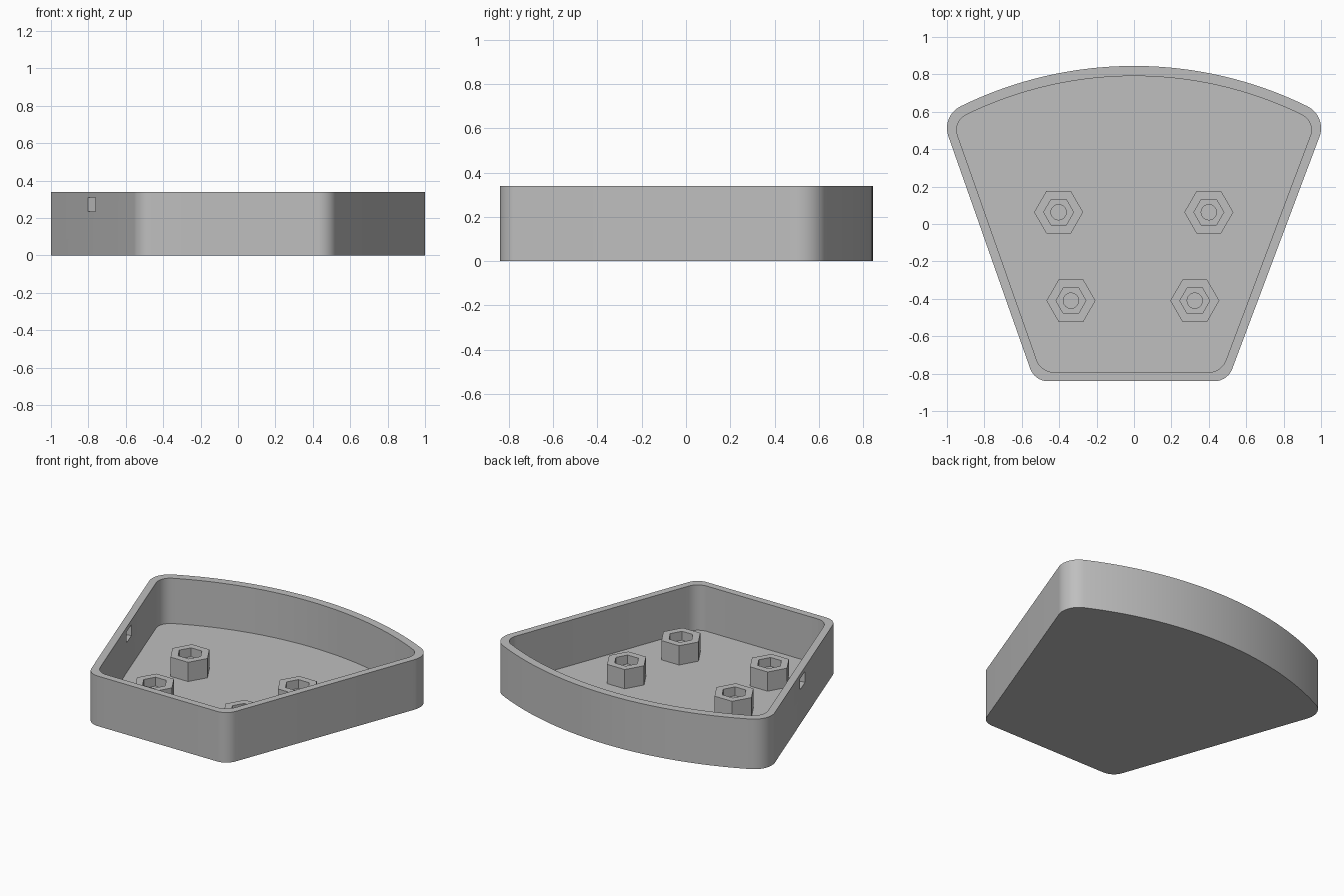
import bpy, bmesh, math

if "Cube" in bpy.data.objects:
    bpy.data.objects.remove(bpy.data.objects["Cube"], do_unlink=True)

HEIGHT, FLOOR = 0.338, 0.032
ARC_Y = -1.255                                  # centre of the curved back wall
LEFT_TAPER, RIGHT_TAPER = math.radians(20.6), math.radians(19.4)

grey = bpy.data.materials.new("plain grey")
grey.use_nodes = True
grey.diffuse_color = (0.52, 0.52, 0.52, 1)
grey.node_tree.nodes["Principled BSDF"].inputs["Base Color"].default_value = grey.diffuse_color


def arc(cx, cy, r, a0, a1, n):
    angles = [a0 + (a1 - a0) * i / n for i in range(n + 1)]
    return [(cx + r * math.cos(a), cy + r * math.sin(a)) for a in angles]


def half_outline(taper, half_width, front, back, r_front, r_back):
    """Points from the front edge around one side to the middle of the back."""
    radius = back - ARC_Y
    cx = half_width - r_back
    cy = ARC_Y + math.sqrt((radius - r_back) ** 2 - cx ** 2)
    nx, ny = math.cos(taper), -math.sin(taper)
    dist = nx * cx + ny * cy + r_back           # side wall touches the back corner
    fy = front + r_front
    fx = (dist - r_front - ny * fy) / nx
    phi = math.atan2(cy - ARC_Y, cx)
    return (arc(fx, fy, r_front, -math.pi / 2, -taper, 12)
            + arc(cx, cy, r_back, -taper, phi, 14)
            + arc(0, ARC_Y, radius, phi, math.pi / 2, 24)[1:])


def outline(*size):
    left = half_outline(LEFT_TAPER, *size)
    right = half_outline(RIGHT_TAPER, *size)
    return left + [(-x, y) for x, y in reversed(right[:-1])]


def loft(name, rings):
    """Skin a stack of (outline, height) rings and cap both ends."""
    bm = bmesh.new()
    loops = [[bm.verts.new((x, y, z)) for x, y in pts] for pts, z in rings]
    for a, b in zip(loops, loops[1:]):
        for i in range(len(a)):
            j = (i + 1) % len(a)
            bm.faces.new((a[i], a[j], b[j], b[i]))
    bm.faces.new(reversed(loops[0]))
    bm.faces.new(loops[-1])
    bmesh.ops.recalc_face_normals(bm, faces=bm.faces)
    mesh = bpy.data.meshes.new(name)
    bm.to_mesh(mesh)
    bm.free()
    mesh.materials.append(grey)
    obj = bpy.data.objects.new(name, mesh)
    bpy.context.collection.objects.link(obj)
    return obj


def activate(obj):
    bpy.ops.object.select_all(action="DESELECT")
    obj.select_set(True)
    bpy.context.view_layer.objects.active = obj


# Open tray with an even wall
outer = outline(1.0, -0.84, 0.845, 0.1, 0.13)
inner = outline(0.948, -0.793, 0.791, 0.1, 0.09)
tray = loft("tray", [(outer, 0), (outer, HEIGHT), (inner, HEIGHT), (inner, FLOOR)])

# Small slot through the right wall
bpy.ops.mesh.primitive_cube_add(size=1, location=(-0.765, -0.122, 0.271))
cutter = bpy.context.object
cutter.name = "slot_cutter"
cutter.scale = (0.3, 0.115, 0.074)
cutter.rotation_euler.z = RIGHT_TAPER
cutter.data.materials.append(grey)
cutter.hide_render = True
slot = tray.modifiers.new("slot", "BOOLEAN")
slot.operation = "DIFFERENCE"
slot.solver = "EXACT"
slot.object = cutter
activate(tray)
bpy.ops.object.modifier_apply(modifier="slot")
bpy.data.objects.remove(cutter, do_unlink=True)
bpy.ops.object.shade_smooth_by_angle(angle=math.radians(25))


# Hexagonal posts with a nut recess and a round screw hole
def hexagon(cx, cy, r, per_side=4):
    corners = arc(cx, cy, r, 0, math.tau, 6)
    return [(a[0] + (b[0] - a[0]) * k / per_side, a[1] + (b[1] - a[1]) * k / per_side)
            for a, b in zip(corners, corners[1:]) for k in range(per_side)]


TOP = FLOOR + 0.13
RECESS = TOP - 0.06
posts = {"back_left_post": (0.4, 0.063), "back_right_post": (-0.403, 0.063),
         "front_left_post": (0.325, -0.41), "front_right_post": (-0.337, -0.41)}
for name, (x, y) in posts.items():
    body, nut = hexagon(x, y, 0.131), hexagon(x, y, 0.08)
    hole = arc(x, y, 0.041, 0, math.tau, 24)[:-1]
    post = loft(name, [(body, FLOOR - 0.01), (body, TOP), (nut, TOP), (nut, RECESS),
                       (hole, RECESS), (hole, FLOOR + 0.002)])
    activate(post)
    bpy.ops.object.shade_smooth_by_angle(angle=math.radians(25))
